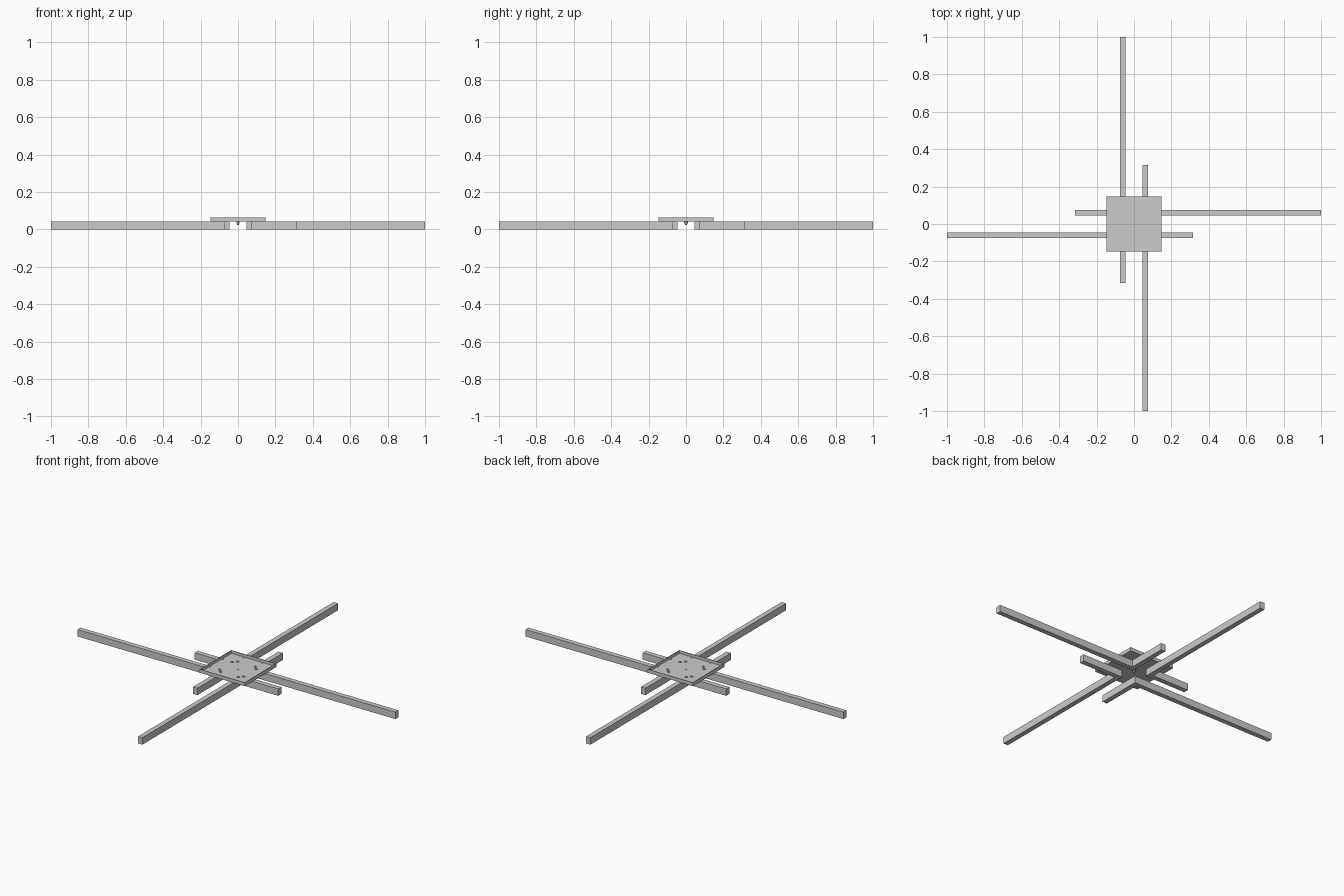
import bpy
from math import pi
from mathutils import Matrix, Vector

if "Cube" in bpy.data.objects:
    bpy.data.objects.remove(bpy.data.objects["Cube"])


def box(name, lo, hi):
    lo, hi = Vector(lo), Vector(hi)
    bpy.ops.mesh.primitive_cube_add(size=1)
    ob = bpy.context.object
    ob.name = name
    ob.data.transform(Matrix.Translation((lo + hi) / 2) @ Matrix.Diagonal((*(hi - lo), 1)))
    return ob


def cyl(name, x, y, r, z0, z1, n=16):
    bpy.ops.mesh.primitive_cylinder_add(vertices=n, radius=r, depth=z1 - z0)
    ob = bpy.context.object
    ob.name = name
    ob.data.transform(Matrix.Translation((x, y, (z0 + z1) / 2)))
    return ob


def cut(target, cutter):
    cutter.hide_render = True
    m = target.modifiers.new("cut", "BOOLEAN")
    m.operation = "DIFFERENCE"
    m.solver = "EXACT"
    m.object = cutter
    bpy.context.view_layer.objects.active = target
    bpy.ops.object.modifier_apply(modifier=m.name)
    bpy.data.objects.remove(cutter)


# Four L-shaped pairs of bars in a pinwheel
INNER, OUTER, H = 0.045, 0.074, 0.041
for i in range(4):
    rot = Matrix.Rotation(i * pi / 2, 4, "Z")
    long_bar = box(f"long_bar_{i + 1}", (INNER, INNER, 0), (1.0, OUTER, H))
    short_bar = box(f"short_bar_{i + 1}", (INNER, OUTER, 0), (OUTER, 0.315, H))
    long_bar.data.transform(rot)
    short_bar.data.transform(rot)

# Square mounting tray with a thin raised rim
S = 0.148
plate = box("mounting_tray", (-S, -S, H), (S, S, 0.062))
R = S - 0.003
cut(plate, box("tray_cutter", (-R, -R, H + 0.004), (R, R, 0.1)))

# Bolt holes: pairs near each corner and along the edges
for sx in (-1, 1):
    for sy in (-1, 1):
        for x, y, r in ((0.058, 0.079, 0.008), (0.079, 0.058, 0.008),
                        (0.06, 0.139, 0.004), (0.139, 0.06, 0.004)):
            cut(plate, cyl("hole_cutter", sx * x, sy * y, r, H - 0.02, 0.08))

# Centre bolt hanging below the tray
cyl("centre_nut", 0, 0, 0.010, 0.032, H, 6)
shaft = cyl("centre_bolt", 0, 0, 0.005, 0.022, H + 0.006)
bpy.ops.object.shade_smooth_by_angle()
